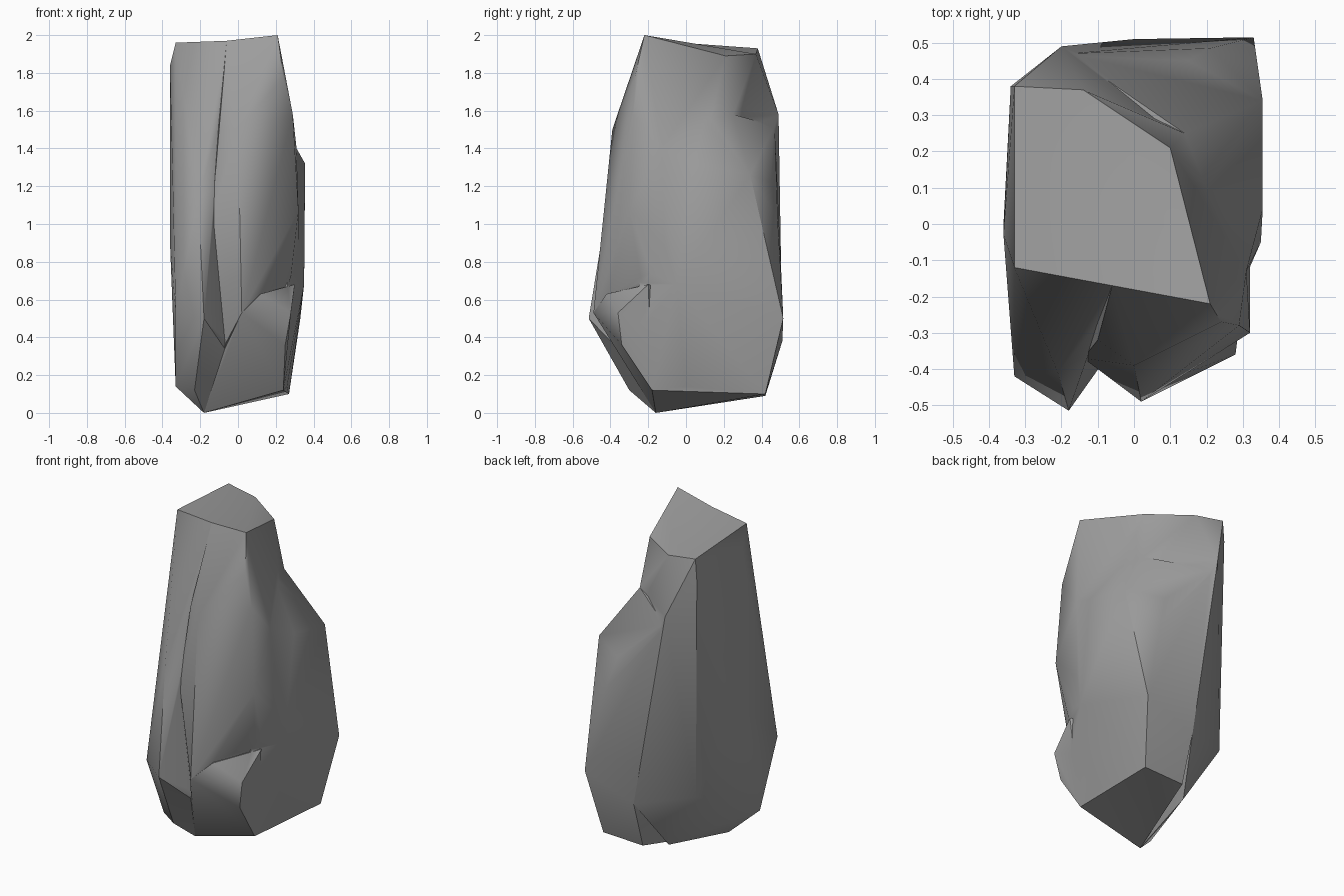
import bpy, bmesh, math

if "Cube" in bpy.data.objects:
    bpy.data.objects.remove(bpy.data.objects["Cube"])

stone = bpy.data.materials.new("grey_stone")
stone.diffuse_color = (0.34, 0.34, 0.34, 1)
stone.use_nodes = True
stone.node_tree.nodes["Principled BSDF"].inputs["Base Color"].default_value = stone.diffuse_color


def boulder(name, corners):
    """Faceted chunk of rock: convex hull around a few corner points."""
    bm = bmesh.new()
    for c in corners:
        bm.verts.new(c)
    bmesh.ops.convex_hull(bm, input=bm.verts[:])
    loose = [v for v in bm.verts if not v.link_faces]
    bmesh.ops.delete(bm, geom=loose, context='VERTS')
    bmesh.ops.recalc_face_normals(bm, faces=bm.faces[:])
    me = bpy.data.meshes.new(name)
    bm.to_mesh(me)
    bm.free()
    me.materials.append(stone)
    ob = bpy.data.objects.new(name, me)
    bpy.context.collection.objects.link(ob)
    return ob


# corners shared by neighbouring chunks
foot = (-0.18, -0.16, 0.0)
top_front, top_back = (-0.06, -0.17, 1.97), (-0.14, 0.37, 1.90)
neck = (0.14, 0.25, 1.58)
toe = (0.25, -0.34, 0.36)
heel = (0.0, 0.51, 0.38)
brow = (0.02, -0.49, 0.53)
sole = (0.24, -0.18, 0.12)

# right front column, carrying the highest corner
column = boulder("rock_column", [
    top_front, top_back, (0.21, -0.22, 2.0), (0.10, 0.21, 1.89), neck,
    (0.24, -0.27, 1.78), (0.29, -0.28, 1.58), (0.0, -0.39, 1.5),
    (-0.10, -0.32, 1.5), (-0.14, -0.37, 1.03), (0.25, -0.1, 1.6),
    (0.31, -0.13, 1.4), (0.32, -0.30, 1.07), (0.32, 0.0, 0.8),
    brow, (0.28, -0.24, 0.72), (-0.07, -0.35, 0.36), (0.1, -0.1, 0.2),
    (0.0, 0.38, 0.3)])

# low ledge in front of the column
ledge = boulder("rock_front_ledge", [
    brow, (0.28, -0.36, 0.53), (0.12, -0.42, 0.63), (0.30, -0.2, 0.68),
    toe, (-0.07, -0.36, 0.34), sole, foot, (0.0, 0.1, 0.6)])

# left slab with the front lobe
slab = boulder("rock_left_slab", [
    top_front, top_back, (-0.33, -0.12, 1.96), (-0.33, 0.38, 1.93),
    (-0.36, -0.03, 1.84), (-0.34, 0.38, 1.8), (-0.20, 0.49, 1.58),
    (-0.21, -0.41, 1.14), (-0.14, -0.38, 1.03), (-0.33, -0.42, 0.53),
    (-0.18, -0.515, 0.5), (-0.36, 0.0, 0.9), (-0.07, -0.36, 0.34),
    (-0.33, -0.25, 0.14), (-0.23, -0.30, 0.12), foot,
    (-0.10, 0.31, 0.08), heel, (-0.32, 0.36, 0.45), (0.06, 0.28, 1.62)])

# back right shoulder
shoulder = boulder("rock_shoulder", [
    neck, (0.17, 0.11, 1.59), (0.355, 0.34, 1.26), (0.355, 0.04, 1.32),
    (0.31, -0.13, 1.4), (0.35, -0.05, 0.68), (0.21, 0.485, 1.03),
    (0.33, 0.515, 0.5), heel, (0.27, 0.42, 0.1), (0.15, 0.45, 1.22),
    (0.0, 0.42, 0.09), (0.26, 0.0, 0.14), (-0.12, 0.45, 0.92),
    (-0.18, 0.47, 1.52), (0.24, -0.3, 0.36), sole, foot])

# fuse the chunks into one rock
parts = (ledge, slab, shoulder)
for part in parts:
    mod = column.modifiers.new("fuse", 'BOOLEAN')
    mod.operation = 'UNION'
    mod.solver = 'EXACT'
    mod.object = part
deps = bpy.context.evaluated_depsgraph_get()
fused = bpy.data.meshes.new_from_object(column.evaluated_get(deps))
column.modifiers.clear()

xs = [v.co.x for v in fused.vertices]
if xs and min(xs) < -0.34 and max(xs) > 0.34:
    column.data = fused
    column.name = "rock"
    for part in parts:
        bpy.data.objects.remove(part)

# smooth shading with crisp ridges
for ob in bpy.context.collection.objects:
    ob.data.shade_smooth()
    ob.data.set_sharp_from_angle(angle=math.radians(42))
